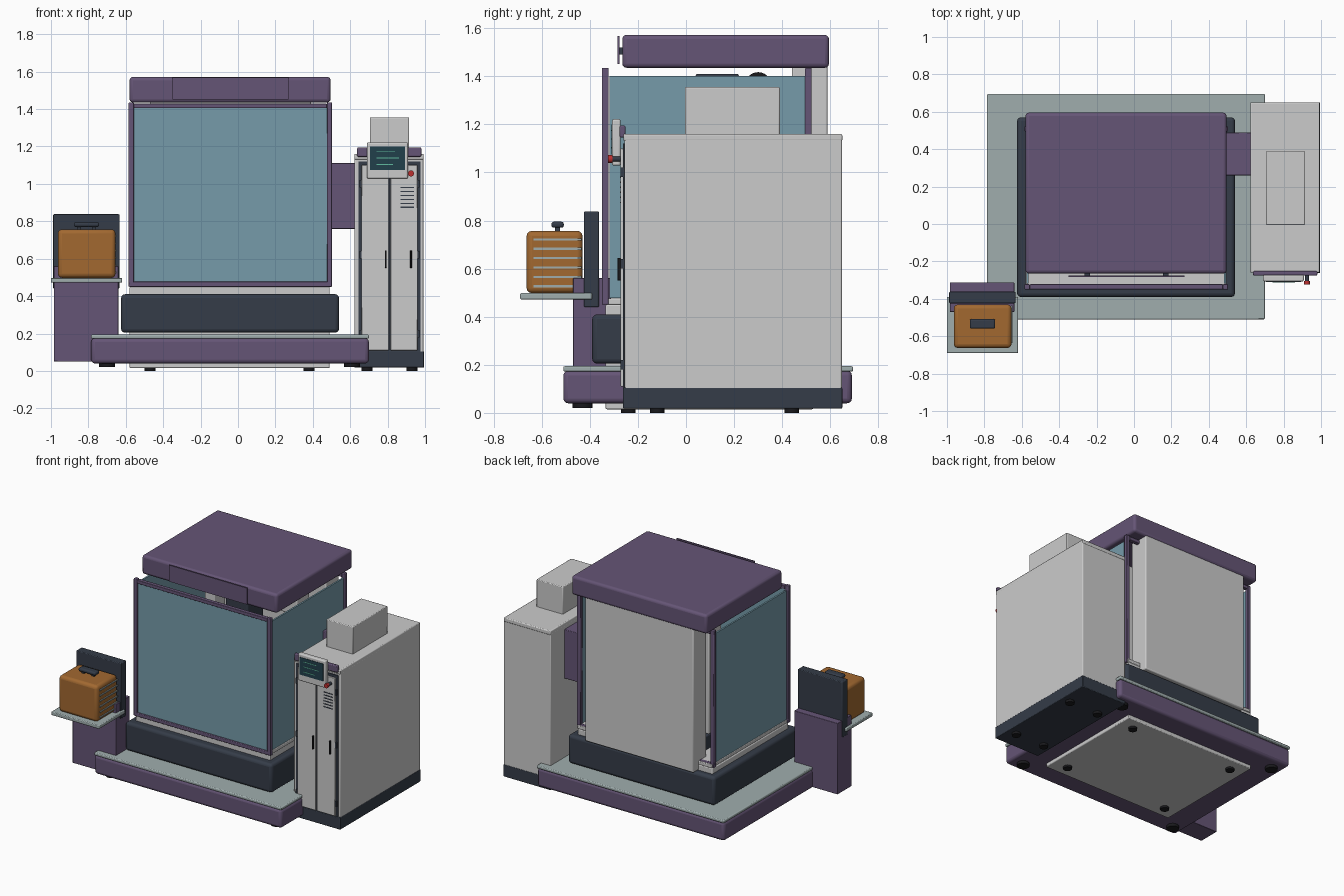
import bpy, bmesh, math
from mathutils import Matrix, Vector

if "Cube" in bpy.data.objects:
    bpy.data.objects.remove(bpy.data.objects["Cube"])


def mat(name, *rgb):
    m = bpy.data.materials.new(name)
    m.diffuse_color = (*rgb, 1)
    m.use_nodes = True
    m.node_tree.nodes["Principled BSDF"].inputs["Base Color"].default_value = m.diffuse_color
    return m


PURPLE = mat("purple", 0.13, 0.09, 0.18)
GLASS = mat("tinted_glass", 0.18, 0.33, 0.40)
DARK = mat("dark", 0.035, 0.045, 0.065)
BLACK = mat("black", 0.01, 0.01, 0.012)
LIGHT = mat("light_grey", 0.60, 0.62, 0.63)
DECK = mat("deck_grey", 0.35, 0.42, 0.42)
ORANGE = mat("orange", 0.36, 0.14, 0.03)
SCREEN = mat("screen", 0.015, 0.05, 0.07)
GREEN = mat("trace_green", 0.12, 0.5, 0.35)
RED = mat("red", 0.5, 0.03, 0.03)


def finish(bm, name, m):
    me = bpy.data.meshes.new(name)
    bm.to_mesh(me)
    bm.free()
    ob = bpy.data.objects.new(name, me)
    bpy.context.collection.objects.link(ob)
    me.materials.append(m)
    return ob


def box(name, x, y, z, m, bevel=0.0, seg=3):
    """Box from (min, max) ranges with an optional rounded edge."""
    bm = bmesh.new()
    size = Vector((x[1] - x[0], y[1] - y[0], z[1] - z[0]))
    centre = Vector((sum(x) / 2, sum(y) / 2, sum(z) / 2))
    bmesh.ops.create_cube(bm, size=1, matrix=Matrix.Translation(centre) @ Matrix.Diagonal((*size, 1)))
    ob = finish(bm, name, m)
    if bevel:
        mod = ob.modifiers.new("rounded", 'BEVEL')
        mod.width, mod.segments = bevel, seg
        bpy.ops.object.select_all(action='DESELECT')
        ob.select_set(True)
        bpy.context.view_layer.objects.active = ob
        bpy.ops.object.shade_smooth_by_angle(angle=math.radians(35))
    return ob


def disc(name, c, r, depth, m, axis='Z', r2=None):
    bm = bmesh.new()
    rot = {'X': Matrix.Rotation(math.pi / 2, 4, 'Y'), 'Y': Matrix.Rotation(math.pi / 2, 4, 'X'),
           'Z': Matrix.Identity(4)}[axis]
    bmesh.ops.create_cone(bm, cap_ends=True, segments=24, radius1=r, radius2=r2 or r, depth=depth,
                          matrix=Matrix.Translation(c) @ rot)
    ob = finish(bm, name, m)
    for p in ob.data.polygons:
        p.use_smooth = len(p.vertices) == 4
    return ob


def feet(name, xs, ys, z0, z1, r):
    for x in xs:
        for y in ys:
            disc(name, (x, y, (z0 + z1) / 2), r, z1 - z0, BLACK)


# Platform
box("platform_skirt", (-.785, .70), (-.51, .69), (.04, .175), PURPLE, .02)
box("platform_deck", (-.785, .70), (-.51, .695), (.172, .194), DECK, .006, 2)
feet("platform_foot", (-.70, .61), (-.43, .60), .02, .04, .042)

# Machine core and surrounding bumper
box("machine_core", (-.58, .49), (-.335, .53), (.015, .45), LIGHT, .006, 2)
box("machine_floor", (-.575, .495), (-.34, .53), (.45, .475), LIGHT, .004, 2)
feet("machine_foot", (-.47, .38), (-.24, .44), 0, .018, .03)
box("bumper", (-.625, .54), (-.39, .57), (.205, .41), DARK, .02)


# Front and rear window frames
def frame(name, y):
    box(name + "_left_post", (-.585, -.557), y, (.45, 1.435), PURPLE, .004, 2)
    box(name + "_right_post", (.475, .503), y, (.45, 1.435), PURPLE, .004, 2)
    box(name + "_top_rail", (-.557, .475), y, (1.405, 1.43), PURPLE, .003, 2)
    box(name + "_bottom_rail", (-.585, .503), y, (.45, .477), PURPLE, .004, 2)


frame("front_frame", (-.35, -.322))
frame("rear_frame", (.495, .522))
box("front_window", (-.557, .475), (-.34, -.328), (.477, 1.405), GLASS)
box("left_window", (-.575, -.563), (-.318, .495), (.477, 1.402), GLASS)
box("right_window", (.48, .492), (-.318, .495), (.477, 1.402), GLASS)

# Rear column and lid
box("rear_column", (-.47, .39), (.44, .588), (.41, 1.45), LIGHT, .008, 2)
box("lid", (-.58, .495), (-.265, .595), (1.435, 1.572), PURPLE, .018)
box("lid_front_plate", (-.35, .27), (-.284, -.276), (1.45, 1.568), PURPLE)
for x in (-.25, .17):
    box("lid_plate_standoff", (x - .015, x + .015), (-.278, -.262), (1.49, 1.52), DARK)

# Measuring gear inside the enclosure
box("stage_base", (-.42, .34), (-.22, .40), (.475, .58), DARK, .01)
box("stage_table", (-.30, .22), (-.18, .24), (.58, .63), LIGHT, .006)
for x in (-.38, .29):
    box("gantry_post", (x - .04, x + .04), (.22, .34), (.58, 1.33), LIGHT, .006)
box("gantry_beam", (-.42, .33), (.20, .34), (1.20, 1.34), LIGHT, .008)
box("optical_head", (-.13, .05), (.04, .22), (.98, 1.41), DARK, .01)
disc("lens_barrel", (-.04, .13, .90), .05, .18, BLACK, r2=.07)
disc("cable_reel", (.10, .30, 1.362), .055, .05, BLACK, 'X')

# Connecting duct
box("duct", (.485, .66), (.26, .49), (.76, 1.112), PURPLE, .004, 2)

# Control cabinet
box("cabinet_body", (.622, .993), (-.255, .648), (.09, 1.14), LIGHT, .005, 2)
box("cabinet_top", (.622, .993), (-.26, .65), (1.13, 1.16), LIGHT, .006, 2)
box("cabinet_plinth", (.622, .995), (-.262, .65), (.018, .105), DARK, .004, 2)
feet("cabinet_foot", (.69, .93), (-.12, .44), 0, .02, .03)
box("door_recess", (.645, .975), (-.261, -.254), (.105, 1.12), DARK)
for x0, x1, hx in ((.66, .806, .79), (.816, .960, .925)):
    box("cabinet_door", (x0, x1), (-.272, -.258), (.11, 1.10), LIGHT, .003, 2)
    box("door_handle", (hx - .005, hx + .005), (-.285, -.27), (.55, .645), BLACK, .003, 2)
for z in (.2, .62, 1.0):
    for x in (.654, .966):
        box("door_hinge", (x - .005, x + .005), (-.272, -.258), (z - .02, z + .02), DARK)
for i in range(6):
    z = .872 + i * .021
    box("door_vent", (.87, .94), (-.275, -.271), (z, z + .006), DARK)
box("cabinet_hood", (.705, .915), (-.005, .39), (1.155, 1.355), LIGHT, .005, 2)

# Operator panel
box("panel_bar", (.637, .98), (-.276, -.252), (1.145, 1.195), PURPLE, .006, 2)
box("monitor_case", (.69, .908), (-.307, -.272), (1.028, 1.222), LIGHT, .008)
box("monitor_screen", (.705, .892), (-.310, -.304), (1.075, 1.2), SCREEN)
for z, w in ((1.10, .09), (1.137, .12), (1.172, .10)):
    box("screen_trace", (.74, .74 + w), (-.312, -.309), (z, z + .005), GREEN)
disc("stop_button_stem", (.925, -.29, 1.056), .011, .04, DARK, 'Y')
disc("stop_button", (.925, -.315, 1.056), .016, .018, RED, 'Y')

# Side stand with shelf
box("stand_column", (-.985, -.64), (-.47, -.312), (.05, .56), PURPLE, .003, 2)
box("stand_back_plate", (-.988, -.634), (-.424, -.362), (.44, .838), DARK, .005, 2)
box("shelf", (-1.0, -.62), (-.69, -.39), (.472, .498), DECK, .005, 2)

# Carry case with ribs and handle
box("case", (-.963, -.655), (-.663, -.43), (.498, .757), ORANGE, .022)
for i in range(6):
    z = .522 + i * .039
    box("case_rib", (-.657, -.649), (-.635, -.435), (z, z + .009), DECK)
box("case_handle", (-.878, -.742), (-.56, -.508), (.77, .795), DARK, .01)
for x in (-.85, -.77):
    box("handle_post", (x - .01, x + .01), (-.545, -.523), (.75, .775), DARK)
